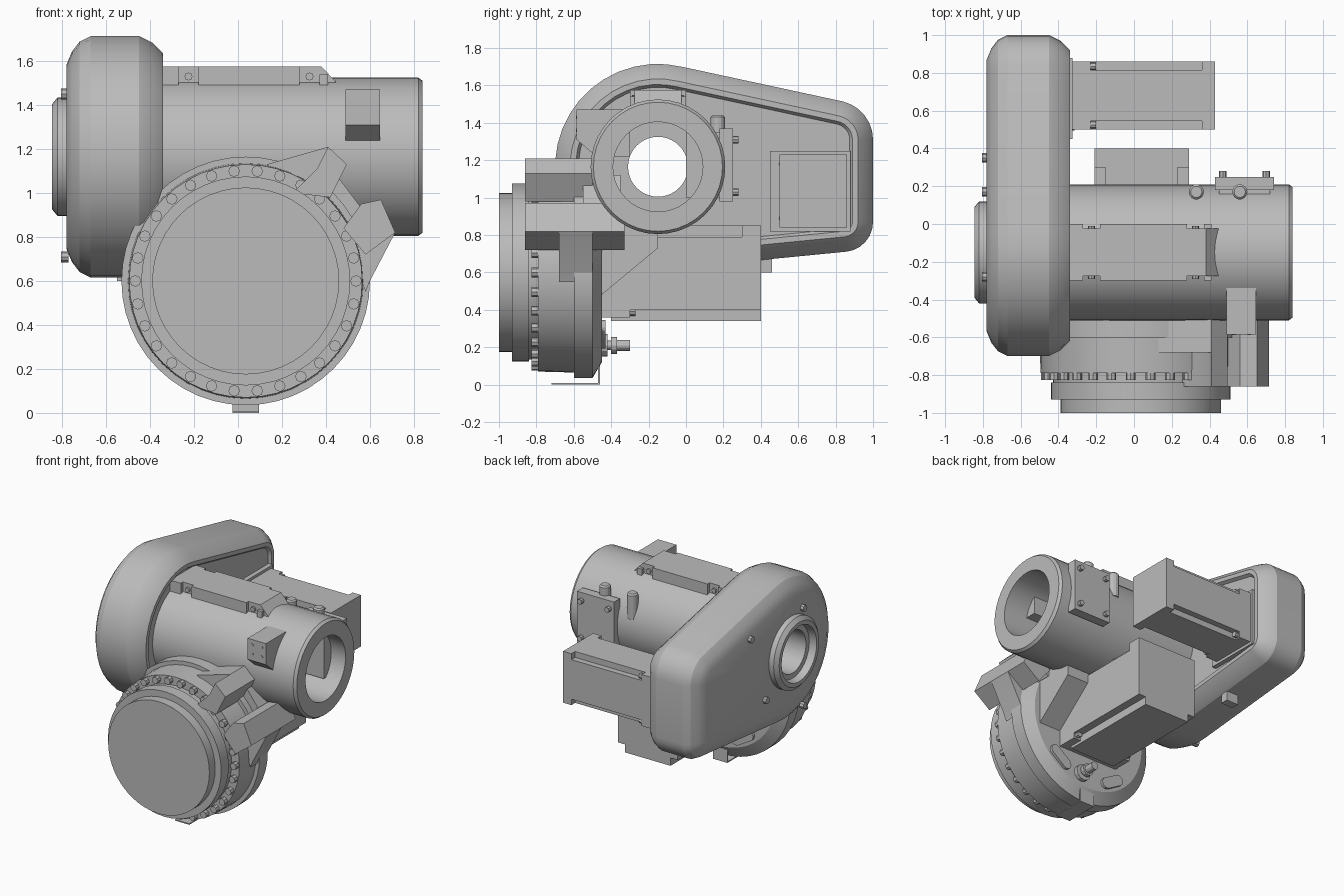
import bpy, bmesh
from math import sin, cos, radians, atan2, pi

cube = bpy.data.objects.get("Cube")
if cube:
    bpy.data.objects.remove(cube, do_unlink=True)

grey = bpy.data.materials.new("machine grey")
grey.use_nodes = True
COLOUR = (0.5, 0.5, 0.5, 1)
grey.diffuse_color = COLOUR
grey.node_tree.nodes["Principled BSDF"].inputs["Base Color"].default_value = COLOUR


def place(axis, a, p):
    """Point at distance a along the axis, p in the two other axes."""
    return {"x": (a, p[0], p[1]), "y": (p[0], a, p[1]), "z": (p[0], p[1], a)}[axis]


def loft(name, loops, closed=False):
    """Skin equal loops of points; cap the ends or join last to first."""
    bm = bmesh.new()
    rings = [[bm.verts.new(p) for p in loop] for loop in loops]
    pairs = list(zip(rings, rings[1:]))
    if closed:
        pairs.append((rings[-1], rings[0]))
    else:
        bm.faces.new(rings[0])
        bm.faces.new(rings[-1])
    n = len(rings[0])
    for r, s in pairs:
        for i in range(n):
            j = (i + 1) % n
            bm.faces.new((r[i], r[j], s[j], s[i]))
    bmesh.ops.recalc_face_normals(bm, faces=bm.faces)
    mesh = bpy.data.meshes.new(name)
    bm.to_mesh(mesh)
    bm.free()
    mesh.materials.append(grey)
    ob = bpy.data.objects.new(name, mesh)
    bpy.context.collection.objects.link(ob)
    bpy.ops.object.select_all(action="DESELECT")
    ob.select_set(True)
    bpy.context.view_layer.objects.active = ob
    bpy.ops.object.shade_smooth_by_angle(angle=radians(25))
    return ob


def prism(name, axis, a, b, pts):
    return loft(name, [[place(axis, t, p) for p in pts] for t in (a, b)])


def box(name, x, y, z):
    return prism(name, "z", *z, [(x[0], y[0]), (x[1], y[0]), (x[1], y[1]), (x[0], y[1])])


def circle(c, r, n):
    return [(c[0] + r * cos(2 * pi * i / n), c[1] + r * sin(2 * pi * i / n)) for i in range(n)]


def revolve(name, axis, c, profile, n=40, closed=False):
    """Turn (position, radius) pairs about an axis through c."""
    return loft(name, [[place(axis, t, p) for p in circle(c, r, n)] for t, r in profile], closed)


def bolt(name, axis, c, a, b, r=0.02, n=8):
    return revolve(name, axis, c, [(a, r), (b, r)], n)


def notched(y, z, n):
    """Rectangle with a square step cut from each corner."""
    (a, b), (c, d) = y, z
    return [(a + n, c), (b - n, c), (b - n, c + n), (b, c + n), (b, d - n), (b - n, d - n),
            (b - n, d), (a + n, d), (a + n, d - n), (a, d - n), (a, c + n), (a + n, c + n)]


HUB = (-0.15, 1.165)
FLANGE = (0.035, 0.6)


# Belt cover: teardrop outline, rounded rims, open hub hole
def outline(inset):
    pts = []
    for c, r, a0, a1, n in ((HUB, 0.55, 76, 277, 22), ((0.84, 0.87), 0.16, 277, 360, 6),
                            ((0.79, 1.31), 0.21, 0, 76, 6)):
        for i in range(n + 1):
            a = radians(a0 + (a1 - a0) * i / n)
            pts.append((c[0] + (r - inset) * cos(a), c[1] + (r - inset) * sin(a)))
    return pts


def hub_loop(r):
    angles = [atan2(z - HUB[1], y - HUB[0]) for y, z in outline(0.05)]
    return [(HUB[0] + r * cos(a), HUB[1] + r * sin(a)) for a in angles]


sections = [(-0.78, outline(0.13)), (-0.755, outline(0.07)), (-0.72, outline(0.025)),
            (-0.67, outline(0)), (-0.45, outline(0)), (-0.39, outline(0.03)),
            (-0.34, outline(0.08)), (-0.34, outline(0.11)), (-0.36, outline(0.125)),
            (-0.36, hub_loop(0.24)), (-0.78, hub_loop(0.24))]
loft("belt_cover", [[place("x", t, p) for p in pts] for t, pts in sections], closed=True)
box("cover_drain", (-0.55, -0.45), (0.4, 0.46), (0.6, 0.7))

# Hollow main tube and the hub ring on the cover
revolve("main_tube", "x", HUB, [(-0.37, 0.36), (0.82, 0.36), (0.84, 0.345), (0.84, 0.24),
                                (0, 0.24), (0, 0.16), (-0.37, 0.16)], closed=True)
revolve("hub_ring", "x", HUB, [(-0.37, 0.16), (-0.79, 0.16), (-0.79, 0.2), (-0.845, 0.21),
                               (-0.845, 0.24), (-0.82, 0.27), (-0.37, 0.27)], closed=True)
for y, z in ((-0.28, 1.45), (0.35, 1.45), (0.17, 0.92), (-0.28, 0.71)):
    bolt("cover_bolt", "x", (y, z), -0.805, -0.77, 0.025)

# Rail on top of the tube with two bolt pockets each side
prism("top_rail", "y", -0.275, -0.025, [(-0.36, 1.45), (0.45, 1.45), (0.45, 1.5), (0.38, 1.575), (-0.36, 1.575)])
for y0, y1, side in ((-0.3, -0.27, -1), (-0.03, 0, 1)):
    for x0, x1 in ((-0.36, -0.27), (-0.18, 0.28), (0.37, 0.41)):
        box("rail_side", (x0, x1), (y0, y1), (1.47, 1.575 if x1 < 0.4 else 1.54))
    for x in (-0.225, 0.325):
        mid = -0.15 + side * 0.12
        bolt("rail_bolt", "y", (x, 1.53), mid, mid + side * 0.02, 0.018)

# Round flange housing with a ring of bolts
revolve("flange_housing", "y", FLANGE, [(-1, 0.425), (-0.93, 0.425), (-0.93, 0.475), (-0.84, 0.475),
        (-0.84, 0.465), (-0.79, 0.465), (-0.79, 0.53), (-0.6, 0.535), (-0.6, 0.565),
        (-0.5, 0.565), (-0.45, 0.48)], 48)
for c in circle(FLANGE, 0.502, 30):
    bolt("flange_bolt", "y", c, -0.825, -0.78, 0.026)

# Neck joining the flange to the tube
prism("neck", "x", -0.33, 0.47, [(-0.55, 0.44), (-0.5, 0.44), (-0.15, 0.73), (-0.15, 0.9), (-0.55, 0.9)])

# Clevis lugs with tangent gussets
lugs = (("upper_lug", [(0.25, 1.0), (0.36, 1.11), (0.41, 1.21), (0.495, 1.13), (0.42, 0.98)], -0.86, -0.5),
        ("lower_lug", [(0.48, 0.84), (0.56, 0.95), (0.65, 0.97), (0.715, 0.82), (0.58, 0.72)], -0.86, -0.33),
        ("upper_gusset", [(0.13, 1.13), (0.41, 1.21), (0.44, 1.12), (0.3, 1)], -0.68, -0.5),
        ("lower_gusset", [(0.58, 0.55), (0.6, 0.6), (0.715, 0.82), (0.6, 0.9), (0.48, 0.84)], -0.68, -0.5),
        ("clevis_web", [(0.3, 1), (0.42, 1.12), (0.57, 0.92), (0.48, 0.8)], -0.55, -0.35))
for name, pts, a, b in lugs:
    prism(name, "y", a, b, pts)

# Sensor bracket on the tube
prism("sensor_bracket", "x", 0.49, 0.645, [(-0.585, 1.47), (-0.3, 1.47), (-0.3, 1.22), (-0.48, 1.22), (-0.585, 1.31)])
for x in (0.53, 0.61):
    for z in (1.36, 1.43):
        bolt("bracket_screw", "y", (x, z), -0.588, -0.58, 0.01)

# Rear access plate and round bosses
box("access_pad", (0.45, 0.72), (0, 0.2), (1, 1.35))
box("access_plate", (0.43, 0.74), (0.18, 0.25), (0.98, 1.37))
for x in (0.47, 0.7):
    for z in (1.03, 1.31):
        bolt("access_bolt", "y", (x, z), 0.24, 0.28, 0.02)
for x in (0.33, 0.56):
    revolve("tube_boss", "z", (x, 0.17), [(1.25, 0.04), (1.43, 0.04), (1.44, 0.03)], 14)

# Upper motor, mounted on the cover
Y, Z = (0.5, 0.86), (0.84, 1.23)
prism("upper_motor", "x", -0.25, 0.38, notched(Y, Z, 0.045))
box("upper_motor_cap", (0.36, 0.43), Y, Z)
box("upper_motor_flange", (-0.38, -0.23), Y, Z)
box("motor_mount_plate", (-0.38, -0.325), (0.45, 0.88), (0.82, 1.25))
for y in (0.525, 0.835):
    for z in (0.865, 1.205):
        bolt("upper_motor_bolt", "x", (y, z), -0.24, -0.2, 0.02)
for y in (0.52, 0.83):
    for z in (0.89, 1.18):
        bolt("mount_bolt", "x", (y, z), -0.335, -0.315, 0.025)

# Lower motor under the tube
X, Z = (-0.21, 0.29), (0.34, 0.85)
prism("lower_motor", "y", -0.4, 0.4, notched(X, Z, 0.06))
box("lower_motor_flange", X, (-0.47, -0.3), (0.36, 0.85))
box("lower_motor_cap", X, (0.3, 0.4), (0.44, 0.85))
for x in (-0.18, 0.26):
    bolt("lower_motor_bolt", "y", (x, 0.39), -0.31, -0.27, 0.022)

# Drain valve and oval covers behind the flange
revolve("drain_valve", "y", (0.1, 0.21), [(-0.47, 0.06), (-0.42, 0.06), (-0.42, 0.025), (-0.4, 0.025), (-0.4, 0.045),
        (-0.37, 0.045), (-0.37, 0.03), (-0.3, 0.03)], 12)
for x, z, tilt in ((0.29, 0.27, 38), (-0.17, 0.24, -30)):
    ends = []
    for i in range(16):
        a = radians(tilt - 90 + 180 * (i % 8) / 7 + (180 if i > 7 else 0))
        s = 0.06 if i < 8 else -0.06
        t = radians(tilt)
        ends.append((x + s * cos(t) + 0.04 * cos(a), z + s * sin(t) + 0.04 * sin(a)))
    prism("oval_cover", "y", -0.48, -0.43, ends)

# Foot bracket
box("foot_plate", (-0.025, 0.095), (-0.72, -0.46), (0, 0.008))
box("foot_upright", (-0.025, 0.095), (-0.47, -0.46), (0, 0.1))
